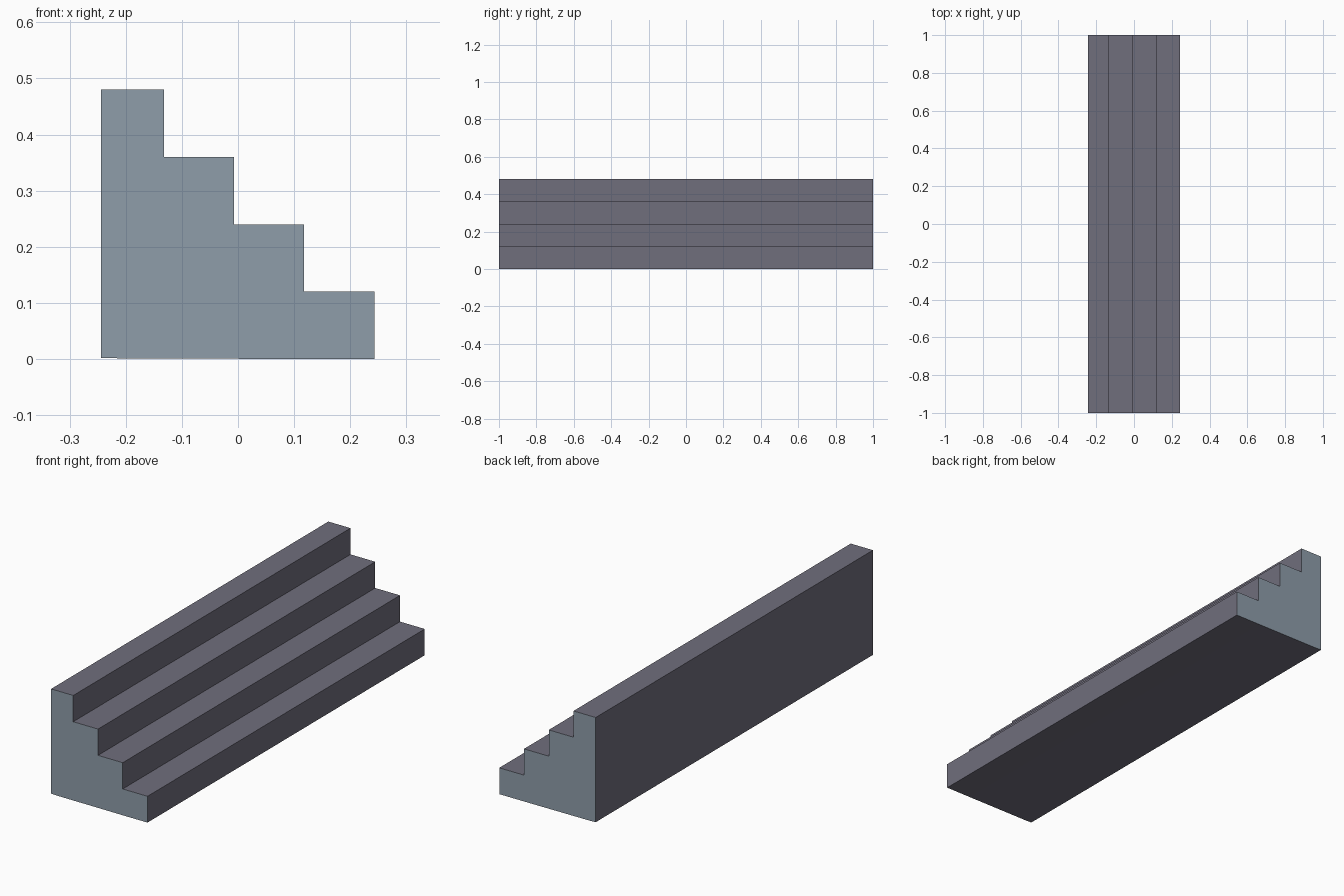
import bpy
import bmesh

if "Cube" in bpy.data.objects:
    bpy.data.objects.remove(bpy.data.objects["Cube"])


def material(name, rgb):
    m = bpy.data.materials.new(name)
    m.diffuse_color = (*rgb, 1.0)
    m.use_nodes = True
    m.node_tree.nodes["Principled BSDF"].inputs["Base Color"].default_value = m.diffuse_color
    return m


# Stepped side profile (x, z), climbing from right to left
BACK, RISE, STEPS = -0.244, 0.12, 4
edges = [0.243, 0.118, -0.007, -0.132, BACK]
profile = [(BACK, 0.002), (-0.207, 0.001), (0.115, 0.0), (edges[0], 0.0)]
for i in range(STEPS):
    z = RISE * (i + 1)
    profile += [(edges[i], z), (edges[i + 1], z)]

# Extrude the profile along y
bm = bmesh.new()
cap = bm.faces.new([bm.verts.new((x, -1.0, z)) for x, z in profile])
ext = bmesh.ops.extrude_face_region(bm, geom=[cap], use_keep_orig=True)
moved = [g for g in ext["geom"] if isinstance(g, bmesh.types.BMVert)]
bmesh.ops.translate(bm, verts=moved, vec=(0, 2.0, 0))
bmesh.ops.recalc_face_normals(bm, faces=bm.faces)

# End walls get the blue-grey, treads and risers the purple-grey
bm.normal_update()
for f in bm.faces:
    f.material_index = 1 if abs(f.normal.y) > 0.5 else 0

mesh = bpy.data.meshes.new("stairs")
bm.to_mesh(mesh)
bm.free()
mesh.materials.append(material("purple grey stone", (0.162, 0.156, 0.202)))
mesh.materials.append(material("blue grey side", (0.275, 0.337, 0.402)))
stairs = bpy.data.objects.new("stairs", mesh)
bpy.context.collection.objects.link(stairs)
